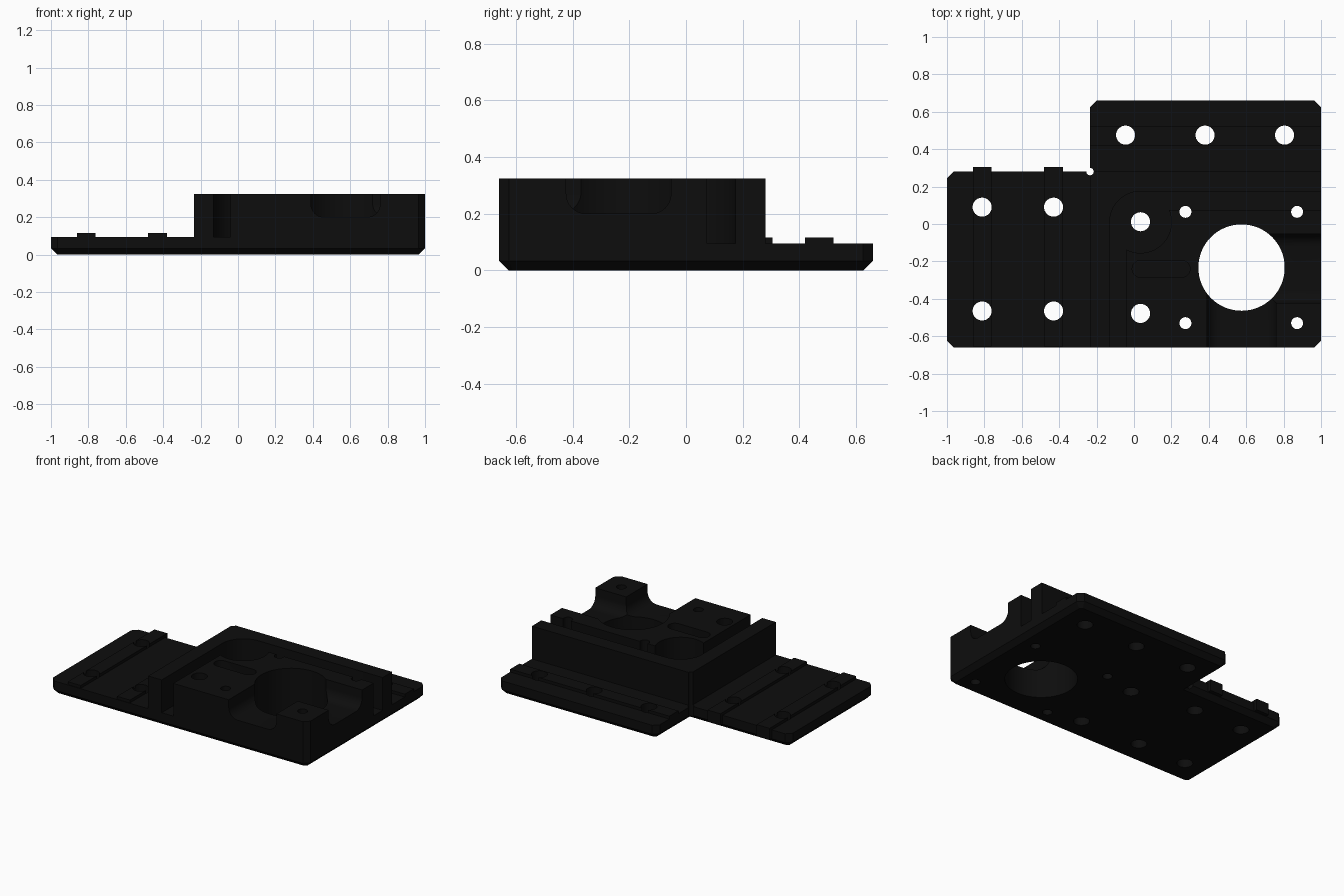
import bpy, bmesh, math
from mathutils import Matrix

if "Cube" in bpy.data.objects:
    bpy.data.objects.remove(bpy.data.objects["Cube"])

mat = bpy.data.materials.new("matte_black")
mat.diffuse_color = (0.004, 0.004, 0.004, 1)
mat.use_nodes = True
mat.node_tree.nodes["Principled BSDF"].inputs["Base Color"].default_value = mat.diffuse_color


def prism(name, loops, z0, z1, matrix=None, chamfer=0):
    """Extrude one or more 2D outlines; optionally chamfer the bottom rim."""
    bm = bmesh.new()
    for pts in loops:
        base = bm.faces.new([bm.verts.new((x, y, z0)) for x, y in pts])
        rim = list(base.edges)
        geom = bmesh.ops.extrude_face_region(bm, geom=[base], use_keep_orig=True)["geom"]
        top = [v for v in geom if isinstance(v, bmesh.types.BMVert)]
        bmesh.ops.translate(bm, verts=top, vec=(0, 0, z1 - z0))
        if chamfer:
            bmesh.ops.bevel(bm, geom=rim, offset=chamfer, segments=1, affect='EDGES')
    if matrix:
        bm.transform(matrix)
    bmesh.ops.recalc_face_normals(bm, faces=bm.faces)
    me = bpy.data.meshes.new(name)
    bm.to_mesh(me)
    bm.free()
    me.materials.append(mat)
    ob = bpy.data.objects.new(name, me)
    bpy.context.collection.objects.link(ob)
    return ob


def arc(cx, cy, r, a0, a1, n):
    return [(cx + r * math.cos(math.radians(a0 + (a1 - a0) * i / n)),
             cy + r * math.sin(math.radians(a0 + (a1 - a0) * i / n))) for i in range(n + 1)]


def circle(cx, cy, r, n=32):
    return arc(cx, cy, r, 0, 360, n)[:-1]


def cut(ob, *cutters):
    for c in cutters:
        m = ob.modifiers.new("cut", 'BOOLEAN')
        m.operation, m.solver, m.object = 'DIFFERENCE', 'EXACT', c
    bpy.context.view_layer.update()
    dg = bpy.context.evaluated_depsgraph_get()
    me = bpy.data.meshes.new_from_object(ob.evaluated_get(dg))
    ob.modifiers.clear()
    ob.data = me


# Stepped base plate with clipped corners and a chamfered underside
c = 0.035
plate = prism("base_plate", [[
    (-1 + c, -0.66), (1 - c, -0.66), (1, -0.66 + c), (1, 0.66 - c), (1 - c, 0.66),
    (-0.235 + c, 0.66), (-0.235, 0.66 - c), (-0.235, 0.28), (-1 + c, 0.28),
    (-1, 0.28 - c), (-1, -0.66 + c)]], 0, 0.095, chamfer=0.033)

# Guard wall around the back and left of the channel
wall = prism("guard_wall", [[(-0.235, -0.66), (-0.235, 0.28), (1, 0.28), (1, 0.175)]
                            + arc(0.035, 0.01, 0.165, 90, 180, 16)
                            + [(-0.13, -0.66)]], 0.095, 0.325)

# Raised mounting block, scooped around the rear bolt
island = prism("mounting_block", [[(-0.04, -0.66), (1 - c, -0.66), (1, -0.66 + c), (1, 0.075)]
                                  + arc(0.035, 0.01, 0.165, 23.2, -117, 28)], 0.095, 0.325)

# Raised locating ridges: two on the left wing, one on the rear shelf
along_x = Matrix(((0, 0, 1, 0), (1, 0, 0, 0), (0, 1, 0, 0), (0, 0, 0, 1)))
hook = [(-0.655, 0.095), (-0.655, 0.115), (0.305, 0.115), (0.305, 0.035),
        (0.28, 0.035), (0.28, 0.095)]
ridges = [prism("wing_ridge", [hook], x - 0.05, x + 0.05, along_x) for x in (-0.812, -0.43)]
ridges.append(prism("shelf_ridge", [[(-0.235, 0.42), (1, 0.42), (1, 0.52), (-0.235, 0.52)]],
                    0.095, 0.115))

# Cutters: bolt holes, screw holes, main bore and corner relief
bolts = [(x, y) for x in (-0.812, -0.43) for y in (0.09, -0.465)]
bolts += [(-0.045, 0.475), (0.38, 0.475), (0.805, 0.475), (0.035, 0.012), (0.035, -0.478)]
screws = [(x, y) for x in (0.275, 0.872) for y in (0.065, -0.53)]
holes = prism("hole_cutter", [circle(*p, 0.051) for p in bolts]
              + [circle(*p, 0.032, 24) for p in screws]
              + [circle(0.575, -0.233, 0.231, 64), circle(-0.235, 0.28, 0.02, 16)], -0.1, 0.5)

# Cutters: round-bottomed grooves from the bore to the front and right sides
profile = ([(-0.185, 0.5)] + arc(-0.115, 0.27, 0.07, 180, 270, 8)
           + arc(0.115, 0.27, 0.07, 270, 360, 8) + [(0.185, 0.5)])
tip = Matrix.Rotation(math.pi / 2, 4, 'X')
place = Matrix.Translation((0.575, -0.238, 0))
grooves = [prism("groove_cutter", [profile], 0, 0.6,
                 place @ Matrix.Rotation(a, 4, 'Z') @ tip) for a in (0, math.pi / 2)]

# Cutter: rounded slot beside the bore
slot = prism("slot_cutter", [arc(0.035, -0.24, 0.045, 90, 270, 12)
                             + arc(0.255, -0.24, 0.045, -90, 90, 12)], 0.22, 0.5)

cut(plate, holes)
cut(wall, holes)
cut(island, holes, slot, *grooves)
for r in ridges:
    cut(r, holes)
for ob in [holes, slot] + grooves:
    bpy.data.objects.remove(ob)

# Smooth the round walls, keep machined edges crisp
bpy.ops.object.select_all(action='DESELECT')
for ob in [plate, wall, island] + ridges:
    ob.select_set(True)
bpy.context.view_layer.objects.active = plate
bpy.ops.object.shade_smooth_by_angle(angle=math.radians(30))
